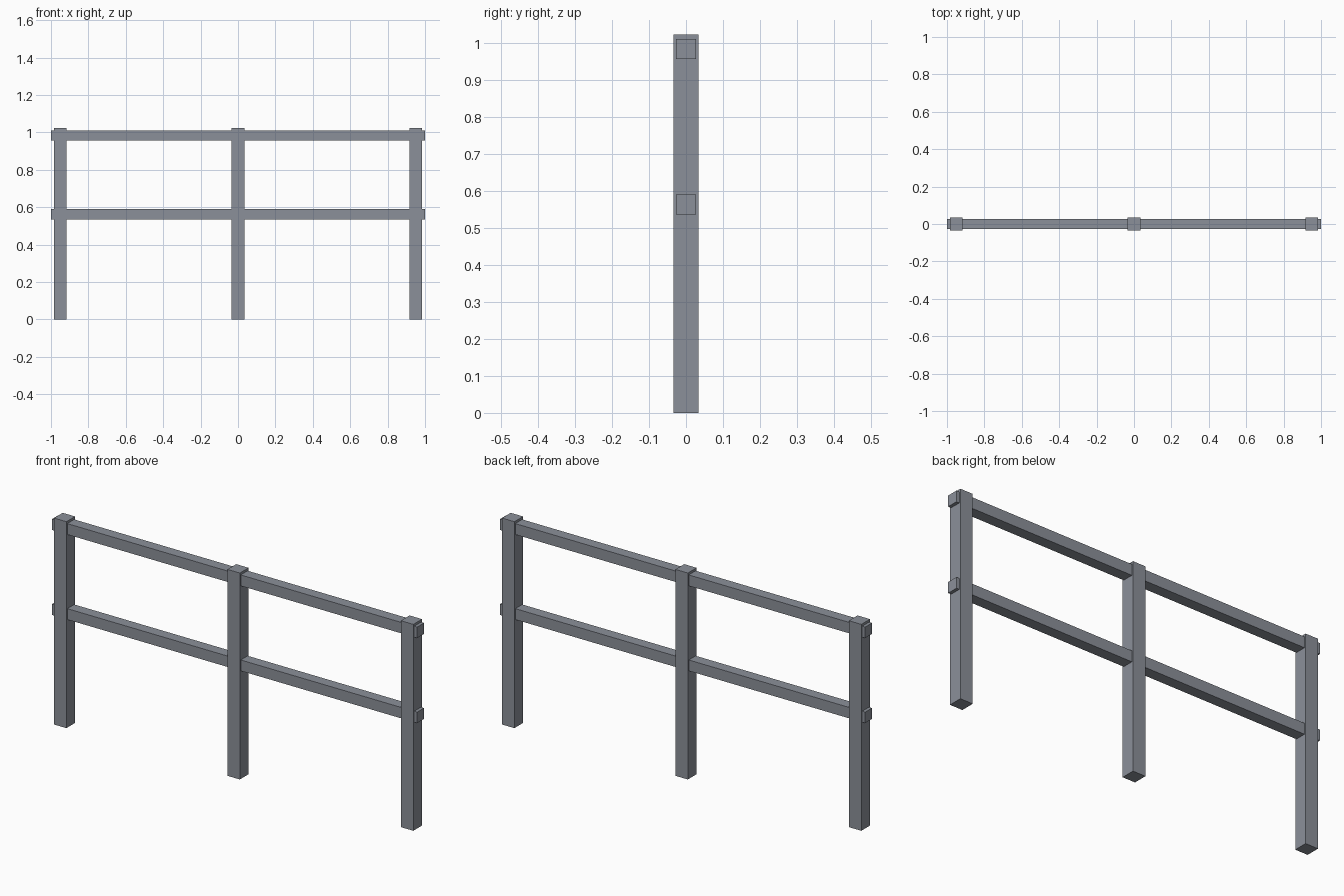
import bpy

if "Cube" in bpy.data.objects:
    bpy.data.objects.remove(bpy.data.objects["Cube"])

POST = 0.068      # square post width
RAIL = 0.054      # square rail width
HEIGHT = 1.022

# Dark slate paint
slate = bpy.data.materials.new("slate")
slate.diffuse_color = (0.26, 0.28, 0.32, 1)
slate.use_nodes = True
slate.node_tree.nodes["Principled BSDF"].inputs["Base Color"].default_value = slate.diffuse_color


def box(name, center, size):
    bpy.ops.mesh.primitive_cube_add(size=1, location=center)
    obj = bpy.context.object
    obj.name = name
    obj.scale = size
    bpy.ops.object.transform_apply(location=False, rotation=False, scale=True)
    obj.data.materials.append(slate)
    return obj


# Three upright posts
for label, x in (("left", -0.95), ("middle", 0.0), ("right", 0.95)):
    box(label + "_post", (x, 0, HEIGHT / 2), (POST, POST, HEIGHT))

# Two full-length rails passing through the posts
for label, z in (("lower", 0.562), ("upper", 0.983)):
    box(label + "_rail", (0, 0, z), (2.0, RAIL, RAIL))
